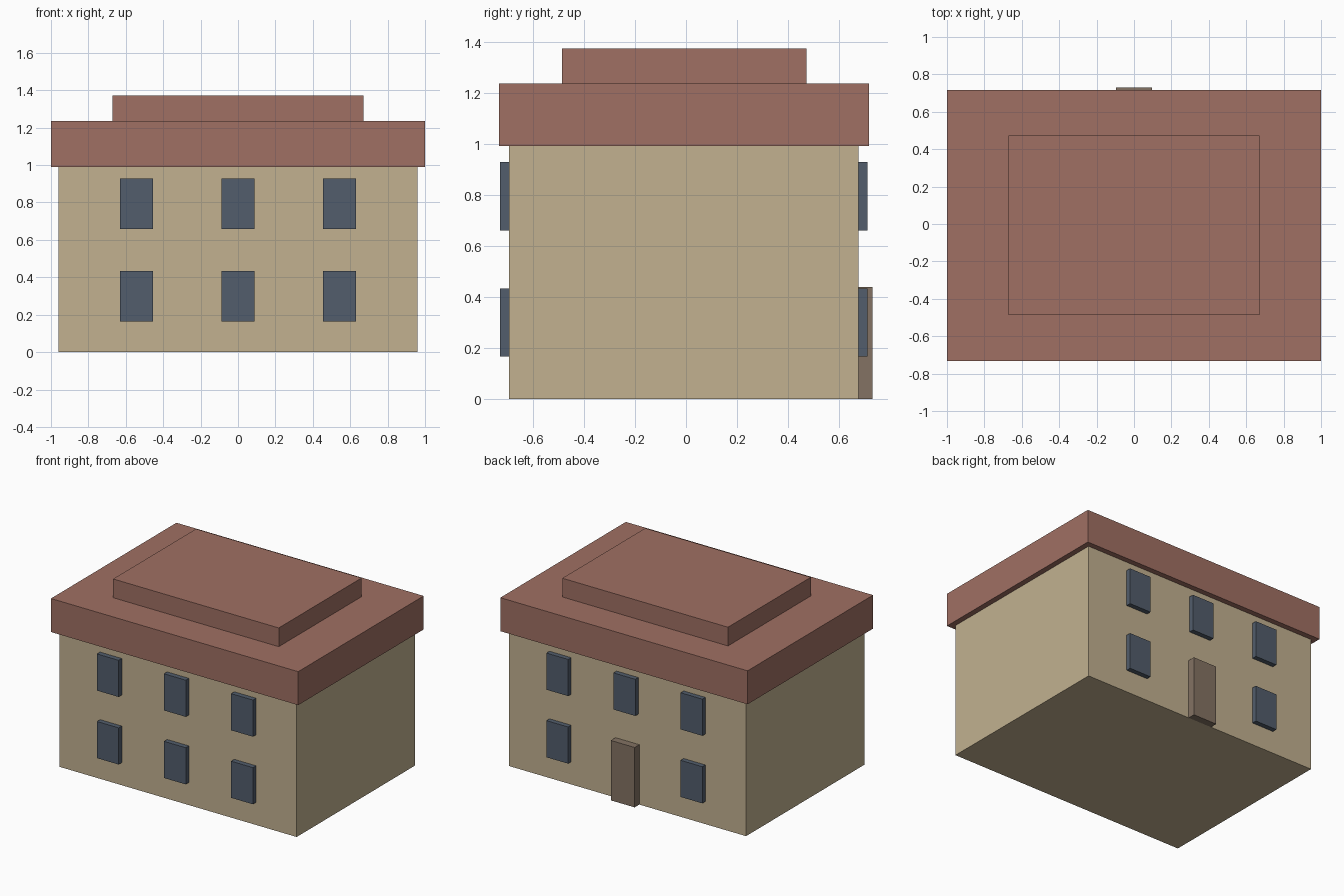
import bpy

if "Cube" in bpy.data.objects:
    bpy.data.objects.remove(bpy.data.objects["Cube"])


def material(name, rgb):
    m = bpy.data.materials.new(name)
    m.diffuse_color = (*rgb, 1)
    m.use_nodes = True
    m.node_tree.nodes["Principled BSDF"].inputs["Base Color"].default_value = m.diffuse_color
    return m


WALL = material("plaster", (0.54, 0.44, 0.28))
ROOF = material("roof_tile", (0.35, 0.16, 0.125))
GLASS = material("window_glass", (0.085, 0.11, 0.15))
WOOD = material("door_wood", (0.23, 0.17, 0.125))


def box(name, x, y, z, mat):
    """Box spanning the (min, max) ranges on each axis."""
    bpy.ops.mesh.primitive_cube_add(size=1, location=[sum(r) / 2 for r in (x, y, z)])
    o = bpy.context.object
    o.name = name
    o.scale = [r[1] - r[0] for r in (x, y, z)]
    bpy.ops.object.transform_apply(location=False, rotation=False, scale=True)
    o.data.materials.append(mat)
    return o


# Main body and stepped roof
FRONT, BACK = -0.693, 0.677
box("walls", (-0.96, 0.96), (FRONT, BACK), (0, 0.99), WALL)
box("roof_slab", (-1, 1), (-0.733, 0.717), (0.99, 1.235), ROOF)
box("roof_upper_step", (-0.67, 0.67), (-0.486, 0.472), (1.235, 1.372), ROOF)

# Front door, on the +y side, takes the place of the middle lower window
box("door", (-0.096, 0.096), (BACK - 0.02, 0.731), (0, 0.438), WOOD)

# Windows: two floors of three on both long sides
for floor, z in (("lower", (0.165, 0.433)), ("upper", (0.659, 0.927))):
    for col, cx in (("left", -0.543), ("middle", 0), ("right", 0.543)):
        x = (cx - 0.088, cx + 0.088)
        box(f"window_front_{floor}_{col}", x, (FRONT - 0.036, FRONT + 0.02), z, GLASS)
        if (floor, col) != ("lower", "middle"):
            box(f"window_back_{floor}_{col}", x, (BACK - 0.02, BACK + 0.035), z, GLASS)
